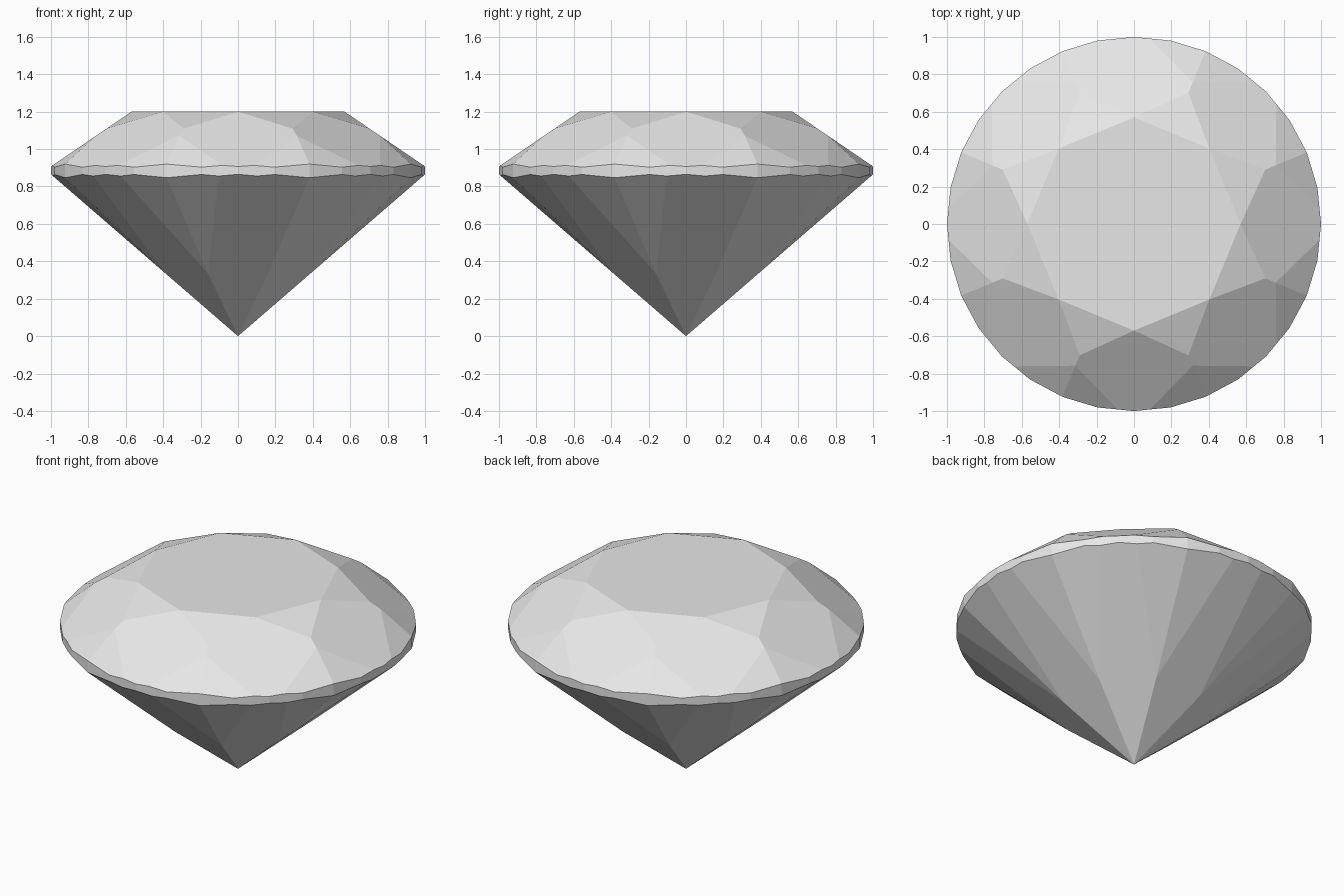
import bpy, bmesh
from math import cos, sin, radians, hypot
from mathutils import Vector

cube = bpy.data.objects.get("Cube")
if cube:
    bpy.data.objects.remove(cube, do_unlink=True)

HALF = 22.5       # half the angle between neighbouring main facets
QUARTER = 11.25   # offset of the girdle facets


def cut_plane(bm, point, normal):
    """Grind away everything outside the plane and close the new facet."""
    bmesh.ops.bisect_plane(bm, geom=bm.verts[:] + bm.edges[:] + bm.faces[:],
                           dist=1e-4, plane_co=point, plane_no=normal,
                           clear_outer=True)
    rim = [e for e in bm.edges if e.is_boundary]
    if rim:
        bmesh.ops.holes_fill(bm, edges=rim, sides=0)


def cut_tier(bm, a, b, offsets, side):
    """Cut eight-fold facets through two (angle, radius, height) points.
    side is 1 for the crown and -1 for the pavilion."""
    for offset in offsets:
        ra = a[1] * cos(radians(a[0] - abs(offset)))
        rb = b[1] * cos(radians(b[0] - abs(offset)))
        dr, dz = rb - ra, b[2] - a[2]
        length = hypot(dr, dz)
        out, up = abs(dz) / length, side * abs(dr) / length
        for k in range(8):
            t = radians(offset + 45 * k)
            point = Vector((ra * cos(t), ra * sin(t), a[2]))
            cut_plane(bm, point, Vector((out * cos(t), out * sin(t), up)))


# Key corners as (angle, radius, height)
table_corner = (0, 0.57, 1.2)
star_tip = (HALF, 0.76, 1.11)
kite_radius, groove_radius = 0.82, 0.418
kite_slope = (1.2 - 1.11) / (0.76 * cos(radians(HALF)) - 0.57)
kite_tip = (HALF, kite_radius,
            1.2 - kite_slope * (kite_radius * cos(radians(HALF)) - 0.57))
girdle_top = (HALF, 1, 0.92)
culet = (0, 0, 0)
main_edge = (0, 1, 0.865)
main_tip = (HALF, groove_radius, 0.865 * groove_radius * cos(radians(HALF)))
girdle_base = (HALF, 1, 0.847)

# Rough stone: a 32-sided drum
bm = bmesh.new()
bmesh.ops.create_cone(bm, cap_ends=True, segments=32, radius1=1, radius2=1, depth=3)

# Crown: kites, girdle facets, stars, then the table
cut_tier(bm, table_corner, star_tip, [0], 1)
cut_tier(bm, kite_tip, girdle_top, [QUARTER, -QUARTER], 1)
cut_tier(bm, table_corner, star_tip, [HALF], 1)
cut_plane(bm, Vector((0, 0, 1.2)), Vector((0, 0, 1)))

# Pavilion: mains to the culet, then the lower girdle facets
cut_tier(bm, culet, main_edge, [0], -1)
cut_tier(bm, main_tip, girdle_base, [QUARTER, -QUARTER], -1)

bmesh.ops.remove_doubles(bm, verts=bm.verts[:], dist=5e-4)
bmesh.ops.recalc_face_normals(bm, faces=bm.faces[:])
mesh = bpy.data.meshes.new("cut_gemstone")
bm.to_mesh(mesh)
bm.free()

gem = bpy.data.objects.new("cut_gemstone", mesh)
bpy.context.collection.objects.link(gem)

# Pale grey stone
mat = bpy.data.materials.new("pale_grey")
mat.use_nodes = True
colour = (0.8, 0.8, 0.8, 1)
mat.diffuse_color = colour
mat.node_tree.nodes["Principled BSDF"].inputs["Base Color"].default_value = colour
mesh.materials.append(mat)
